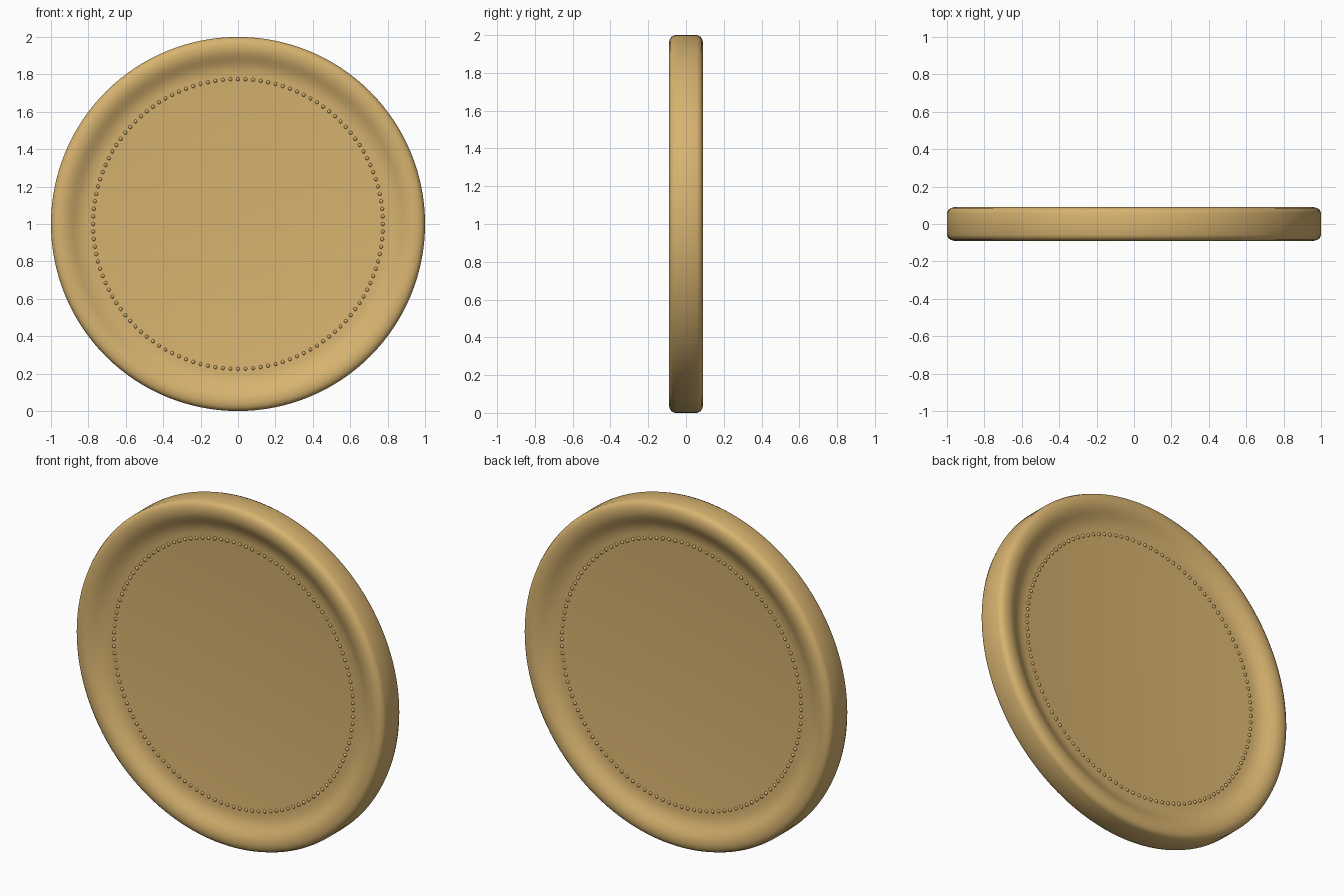
import bpy, bmesh, math
from mathutils import Matrix, Vector

if "Cube" in bpy.data.objects:
    bpy.data.objects.remove(bpy.data.objects["Cube"])

gold = bpy.data.materials.new("gold")
gold.diffuse_color = (0.68, 0.45, 0.16, 1)
gold.use_nodes = True
gold.node_tree.nodes["Principled BSDF"].inputs["Base Color"].default_value = gold.diffuse_color


def finish(name, bm, angle):
    bmesh.ops.recalc_face_normals(bm, faces=bm.faces)
    me = bpy.data.meshes.new(name)
    bm.to_mesh(me)
    bm.free()
    me.materials.append(gold)
    ob = bpy.data.objects.new(name, me)
    bpy.context.collection.objects.link(ob)
    bpy.ops.object.select_all(action='DESELECT')
    ob.select_set(True)
    bpy.context.view_layer.objects.active = ob
    bpy.ops.object.shade_smooth_by_angle(angle=math.radians(angle))
    return ob


# Coin body: half profile (radius, depth) mirrored to both faces, then spun
FIELD = 0.04
half = [(0.0, FIELD), (0.80, FIELD), (0.83, 0.044), (0.86, 0.055), (0.885, 0.07),
        (0.91, 0.083), (0.935, 0.09), (0.96, 0.09), (0.98, 0.085),
        (0.993, 0.075), (1.0, 0.058)]
profile = half + [(r, -d) for r, d in reversed(half)]
bm = bmesh.new()
verts = [bm.verts.new((r, d, 1)) for r, d in profile]
edges = [bm.edges.new(pair) for pair in zip(verts, verts[1:])]
bmesh.ops.spin(bm, geom=verts + edges, cent=(0, 0, 1), axis=(0, 1, 0),
               angle=math.tau, steps=128, use_merge=False)
for v in bm.verts:
    v.co.z += 0.0
bmesh.ops.remove_doubles(bm, verts=bm.verts, dist=0.0005)
# The profile lies in the plane z = 1, so it is turned around the coin's centre
finish("coin_body", bm, 40)

# Ring of small beads on each face
COUNT, RING, BEAD = 120, 0.775, 0.01
for name, side in (("front_beads", -1), ("back_beads", 1)):
    bm = bmesh.new()
    for i in range(COUNT):
        a = math.tau * i / COUNT
        spot = Vector((RING * math.sin(a), side * FIELD, 1 + RING * math.cos(a)))
        bmesh.ops.create_uvsphere(bm, u_segments=10, v_segments=6, radius=BEAD,
                                  matrix=Matrix.Translation(spot))
    finish(name, bm, 60)
